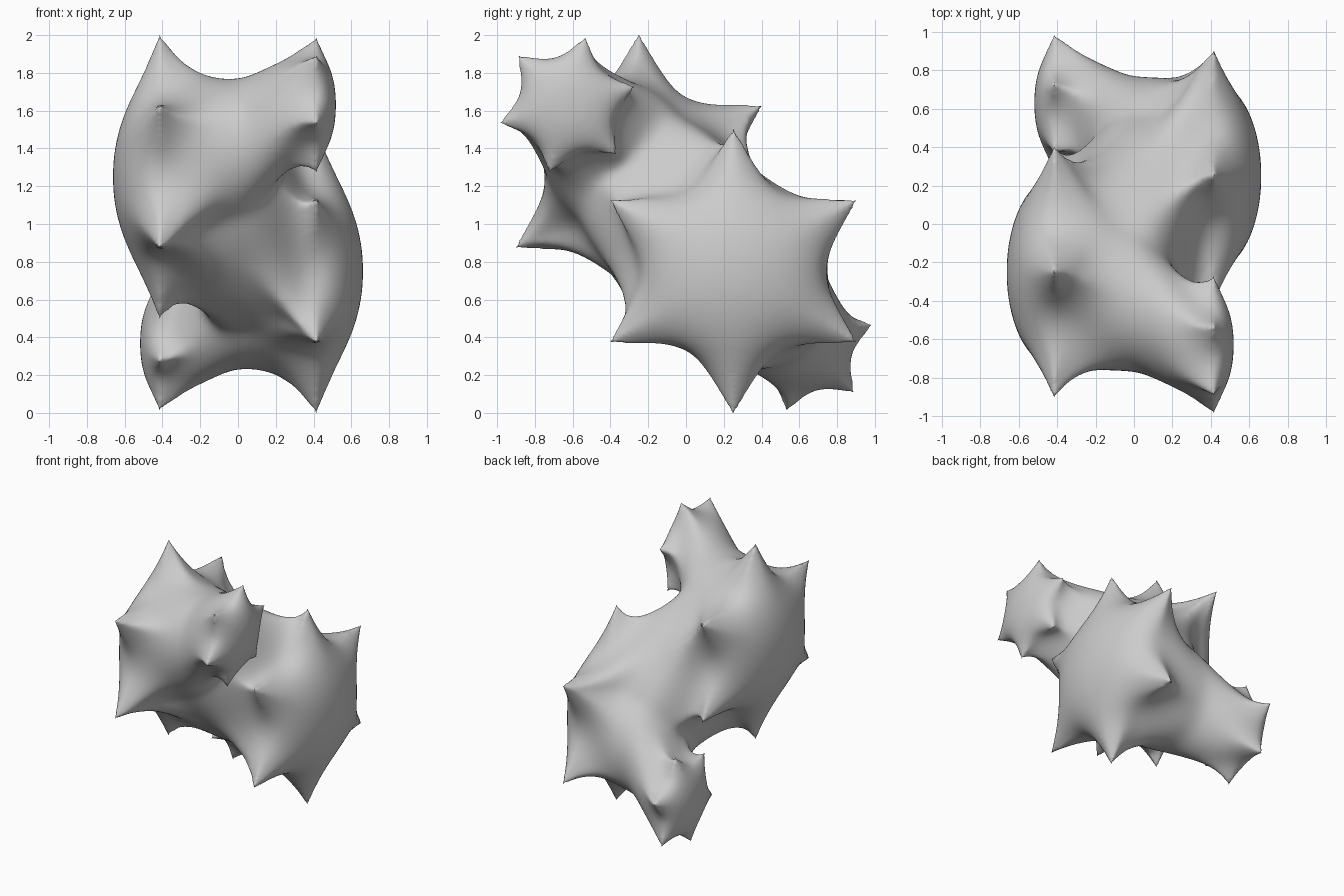
import bpy, bmesh, math
from mathutils import Vector

if "Cube" in bpy.data.objects:
    bpy.data.objects.remove(bpy.data.objects["Cube"])

PLATE = 0.415          # distance of the star plates from the middle
SEG = 144
# star: centre y, centre z, valley radius, spike height, dome height, first tip angle, spike run inwards, neck power
BIG = (0.25, 0.75, 0.49, 0.262, 0.25, 30, 0.415, 1.0)
SMALL = (-0.628, 1.63, 0.26, 0.108, 0.108, 15, 0.33, 0.7)


def mirrored(s):
    return (-s[0], 2 - s[1]) + s[2:]


def smooth(t):
    return t * t * (3 - 2 * t)


def spike(theta, first):
    u = abs((math.degrees(theta) - first + 30) % 60 - 30) / 30
    return (1 - u) ** 2


def waist(theta, long, wide):
    """Ellipse radius, long axis along the falling diagonal."""
    a = theta - math.radians(135)
    return long * wide / math.hypot(wide * math.cos(a), long * math.sin(a))


def half_rings(star, side, mid):
    """Rings from the dome tip of one star inwards to the waist at x = 0."""
    cy, cz, valley, amp, dome, first, run, power = star
    my, mz, long, wide = mid
    rings = []                                  # x, y, z, star radius, spike, waist share
    for i in range(1, 15):                      # outer dome
        h = math.cos(math.pi / 2 * i / 14)
        rings.append((PLATE + dome * h, cy, cz,
                      valley * math.sqrt(max(0, 1 - h * h)), amp * (1 - h) ** 2.1, 0))
    for i in range(1, 21):                      # plate to waist
        x = PLATE * (1 - i / 20)
        t = smooth((x / PLATE) ** power)
        d = min(1, (PLATE - x) / run)
        rings.append((x, my + (cy - my) * t, mz + (cz - mz) * t, valley,
                      amp * (1 - d) ** 2, 1 - t))
    pts = []
    for x, y, z, r, a, w in rings:
        row = []
        for k in range(SEG):
            th = 2 * math.pi * k / SEG
            q = r * (1 - w) + waist(th, long, wide) * w + a * spike(th, first)
            row.append(Vector((side * x, y + q * math.cos(th), z + q * math.sin(th))))
        pts.append(row)
    return pts, Vector((side * (PLATE + dome), cy, cz))


def tube(bm, left, right, mid):
    """Closed loft from a star on the left to a star on the right."""
    a, pole_a = half_rings(left, -1, mid)
    b, pole_b = half_rings(right, 1, mid)
    rows = [[bm.verts.new(p) for p in row] for row in a + b[-2::-1]]
    for r0, r1 in zip(rows, rows[1:]):
        for k in range(SEG):
            n = (k + 1) % SEG
            bm.faces.new((r0[k], r0[n], r1[n], r1[k]))
    for row, pole in ((rows[0], pole_a), (rows[-1], pole_b)):
        v = bm.verts.new(pole)
        for k in range(SEG):
            bm.faces.new((row[k], row[(k + 1) % SEG], v))


# three overlapping tubes: big-small, small-big and a wide big-big one
bm = bmesh.new()
tube(bm, mirrored(BIG), SMALL, (-0.36, 1.36, 0.43, 0.385))
tube(bm, mirrored(SMALL), BIG, (0.36, 0.64, 0.43, 0.385))
tube(bm, mirrored(BIG), BIG, (0.0, 1.0, 0.76, 0.455))
bmesh.ops.recalc_face_normals(bm, faces=bm.faces[:])
mesh = bpy.data.meshes.new("star_body")
bm.to_mesh(mesh)
bm.free()
body = bpy.data.objects.new("star_body", mesh)
bpy.context.collection.objects.link(body)
bpy.context.view_layer.objects.active = body
body.select_set(True)

# fuse into one skin
rem = body.modifiers.new("fuse", 'REMESH')
rem.mode = 'VOXEL'
rem.voxel_size = 0.016
bpy.ops.object.modifier_apply(modifier=rem.name)

# spike tips
tips = []
for star, side in ((BIG, 1), (SMALL, 1), (mirrored(BIG), -1), (mirrored(SMALL), -1)):
    for k in range(6):
        th = math.radians(star[5] + 60 * k)
        r = star[2] + star[3]
        tips.append(Vector((side * PLATE, star[0] + r * math.cos(th), star[1] + r * math.sin(th))))

# soften the joins but keep the spikes crisp
group = body.vertex_groups.new(name="soften")
verts = body.data.vertices
nearest = [(9.0, 0)] * len(tips)
for v in verts:
    dist = [(v.co - t).length for t in tips]
    for i, d in enumerate(dist):
        if d < nearest[i][0]:
            nearest[i] = (d, v.index)
    w = min(1.0, max(0.0, (min(dist) - 0.04) / 0.3))
    group.add([v.index], w ** 1.3, 'REPLACE')
for (d, idx), t in zip(nearest, tips):
    verts[idx].co = t
sm = body.modifiers.new("soften", 'SMOOTH')
sm.factor = 0.5
sm.iterations = 100
sm.vertex_group = "soften"
bpy.ops.object.modifier_apply(modifier=sm.name)
bpy.ops.object.shade_smooth()
